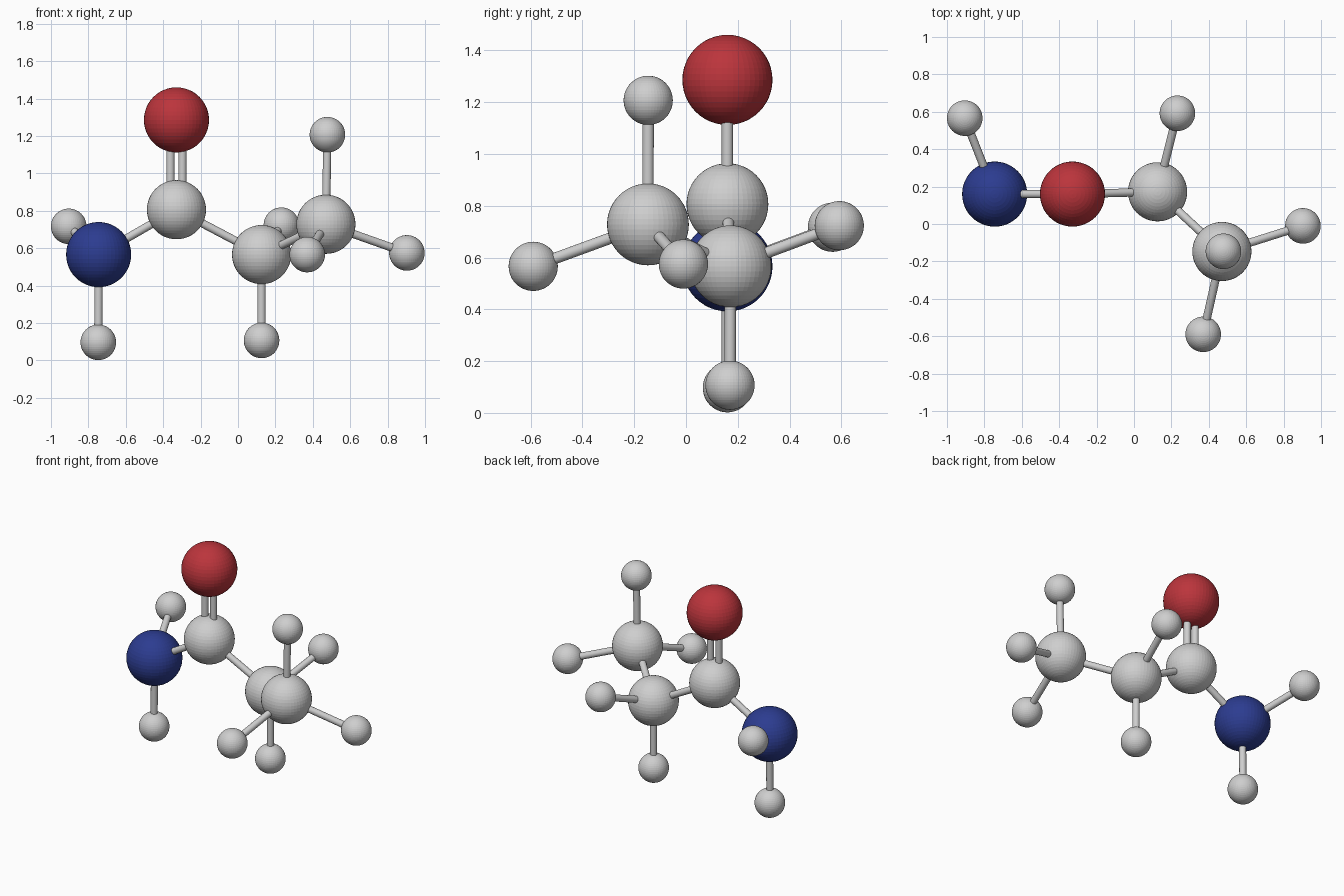
import bpy
from mathutils import Vector

if "Cube" in bpy.data.objects:
    bpy.data.objects.remove(bpy.data.objects["Cube"])


def material(name, rgb):
    m = bpy.data.materials.new(name)
    m.diffuse_color = (*rgb, 1)
    m.use_nodes = True
    m.node_tree.nodes["Principled BSDF"].inputs["Base Color"].default_value = m.diffuse_color
    return m


GREY = material("light grey", (0.62, 0.62, 0.62))
RED = material("red", (0.50, 0.035, 0.045))
BLUE = material("dark blue", (0.025, 0.045, 0.28))

BIG, MID, SMALL = 0.174, 0.158, 0.095
BOND_R = 0.022

# Atoms: centre, radius, colour
ATOMS = {
    "nitrogen": ((-0.745, 0.16, 0.566), BIG, BLUE),
    "oxygen": ((-0.329, 0.16, 1.286), BIG, RED),
    "carbon_carbonyl": ((-0.329, 0.16, 0.806), MID, GREY),
    "carbon_middle": ((0.126, 0.172, 0.566), MID, GREY),
    "carbon_end": ((0.470, -0.147, 0.728), MID, GREY),
    "hydrogen_n_low": ((-0.747, 0.16, 0.097), SMALL, GREY),
    "hydrogen_n_back": ((-0.905, 0.566, 0.717), SMALL, GREY),
    "hydrogen_middle_low": ((0.126, 0.17, 0.107), SMALL, GREY),
    "hydrogen_middle_back": ((0.232, 0.592, 0.723), SMALL, GREY),
    "hydrogen_end_top": ((0.478, -0.146, 1.207), SMALL, GREY),
    "hydrogen_end_right": ((0.903, -0.010, 0.575), SMALL, GREY),
    "hydrogen_end_front": ((0.370, -0.590, 0.566), SMALL, GREY),
}

# Bonds: start, end, sideways offsets (two offsets make a double bond)
BONDS = [
    ("nitrogen", "carbon_carbonyl", (0,)),
    ("carbon_carbonyl", "oxygen", (-0.032, 0.032)),
    ("carbon_carbonyl", "carbon_middle", (0,)),
    ("carbon_middle", "carbon_end", (0,)),
    ("nitrogen", "hydrogen_n_low", (0,)),
    ("nitrogen", "hydrogen_n_back", (0,)),
    ("carbon_middle", "hydrogen_middle_low", (0,)),
    ("carbon_middle", "hydrogen_middle_back", (0,)),
    ("carbon_end", "hydrogen_end_top", (0,)),
    ("carbon_end", "hydrogen_end_right", (0,)),
    ("carbon_end", "hydrogen_end_front", (0,)),
]

# Atom spheres, faceted
for name, (pos, radius, mat) in ATOMS.items():
    bpy.ops.mesh.primitive_uv_sphere_add(segments=48, ring_count=24,
                                         radius=radius, location=pos)
    ob = bpy.context.object
    ob.name = name
    ob.data.materials.append(mat)

# Bond rods, starting and ending just inside the atoms
for a, b, offsets in BONDS:
    pa, ra, _ = ATOMS[a]
    pb, rb, _ = ATOMS[b]
    pa, pb = Vector(pa), Vector(pb)
    d = (pb - pa).normalized()
    start, end = pa + d * ra * 0.85, pb - d * rb * 0.85
    for off in offsets:
        bpy.ops.mesh.primitive_cylinder_add(
            vertices=24, radius=BOND_R, depth=(end - start).length,
            location=(start + end) / 2 + Vector((off, 0, 0)))
        ob = bpy.context.object
        ob.rotation_euler = d.to_track_quat('Z', 'Y').to_euler()
        ob.name = f"bond_{a}_to_{b}"
        ob.data.materials.append(GREY)
        bpy.ops.object.shade_smooth_by_angle()
